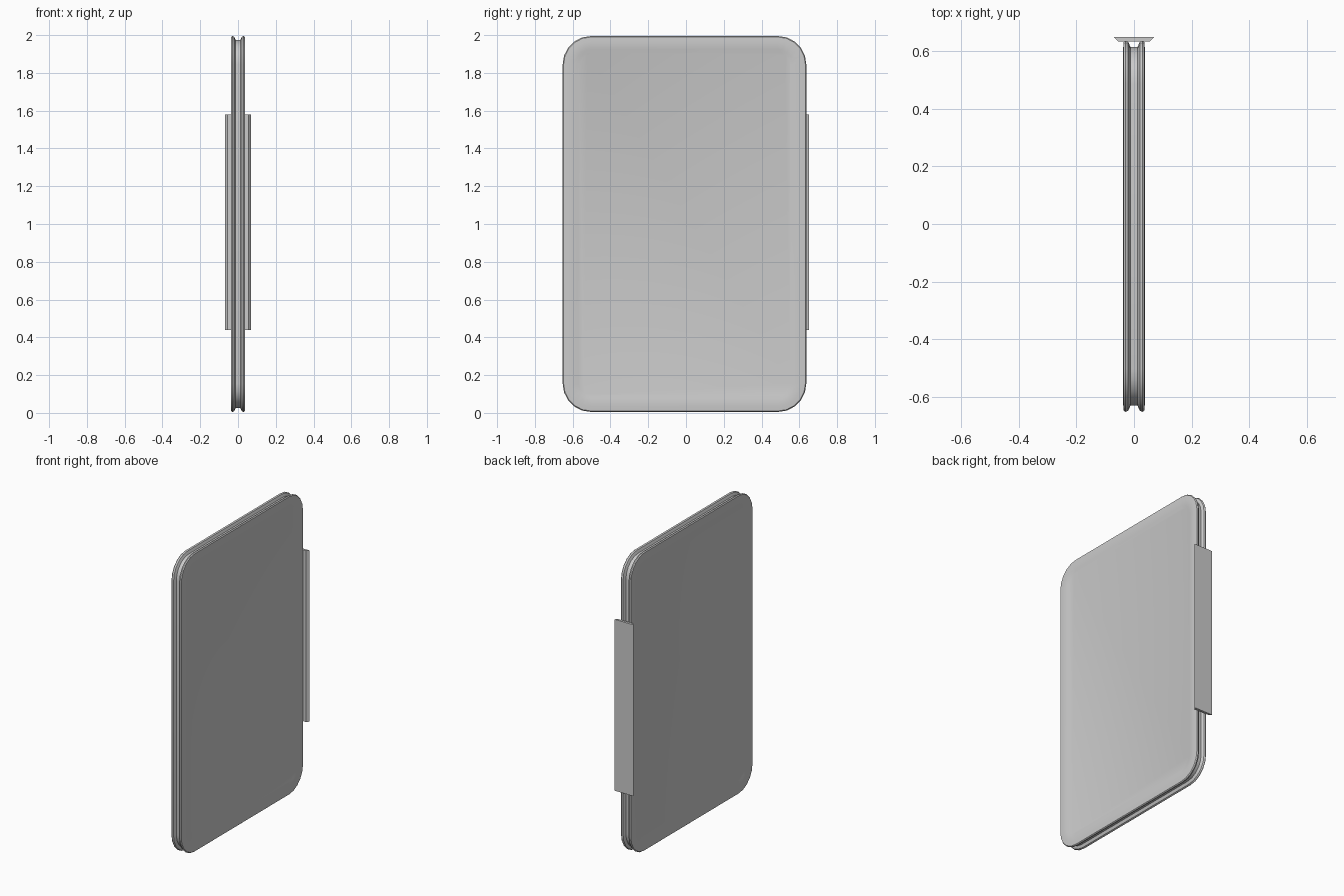
import bpy, bmesh, math

if "Cube" in bpy.data.objects:
    bpy.data.objects.remove(bpy.data.objects["Cube"])

HALF_W, HALF_H, RADIUS = 0.645, 0.995, 0.15
CENTRE_Y, CENTRE_Z = -0.008, 1.0


def ring_points(x, inset, segments=5):
    """Rounded rectangle in the y-z plane, moved inward by inset."""
    r = max(RADIUS - inset, 0.012)
    cy, cz = HALF_W - inset - r, HALF_H - inset - r
    pts = []
    for quarter, (sy, sz) in enumerate([(1, 1), (-1, 1), (-1, -1), (1, -1)]):
        for i in range(segments + 1):
            a = math.pi / 2 * (quarter + i / segments)
            pts.append((x, CENTRE_Y + sy * cy + r * math.cos(a),
                        CENTRE_Z + sz * cz + r * math.sin(a)))
    return pts


def finish(bm, name, angle=35):
    bmesh.ops.recalc_face_normals(bm, faces=bm.faces)
    mesh = bpy.data.meshes.new(name)
    bm.to_mesh(mesh)
    bm.free()
    obj = bpy.data.objects.new(name, mesh)
    bpy.context.collection.objects.link(obj)
    bpy.ops.object.select_all(action='DESELECT')
    obj.select_set(True)
    bpy.context.view_layer.objects.active = obj
    bpy.ops.object.shade_smooth_by_angle(angle=math.radians(angle))
    return obj


def loft(name, section):
    """Skin rounded rectangles given as (x, inset), capped at both ends."""
    bm = bmesh.new()
    rings = [[bm.verts.new(p) for p in ring_points(x, d)] for x, d in section]
    n = len(rings[0])
    for a, b in zip(rings, rings[1:]):
        for i in range(n):
            j = (i + 1) % n
            bm.faces.new((a[i], a[j], b[j], b[i]))
    bm.faces.new(rings[0])
    bm.faces.new(rings[-1])
    return finish(bm, name)


# Door panel: flat faces, raised rim and a channel around the edge
half = [(0.033, 0.085), (0.037, 0.07), (0.038, 0.03), (0.036, 0.005),
        (0.030, 0.0), (0.020, 0.004), (0.012, 0.022)]
section = half + [(-x, d) for x, d in reversed(half)]
loft("door_panel", section)

# Edge plate: thin flared strip along the back edge
bm = bmesh.new()
bmesh.ops.create_cube(bm, size=1)
for v in bm.verts:
    outer = v.co.y > 0
    v.co.x *= 0.14 if outer else 0.11
    v.co.y = 0.65 if outer else 0.634
    v.co.z = 1.58 if v.co.z > 0 else 0.44
finish(bm, "edge_plate")
